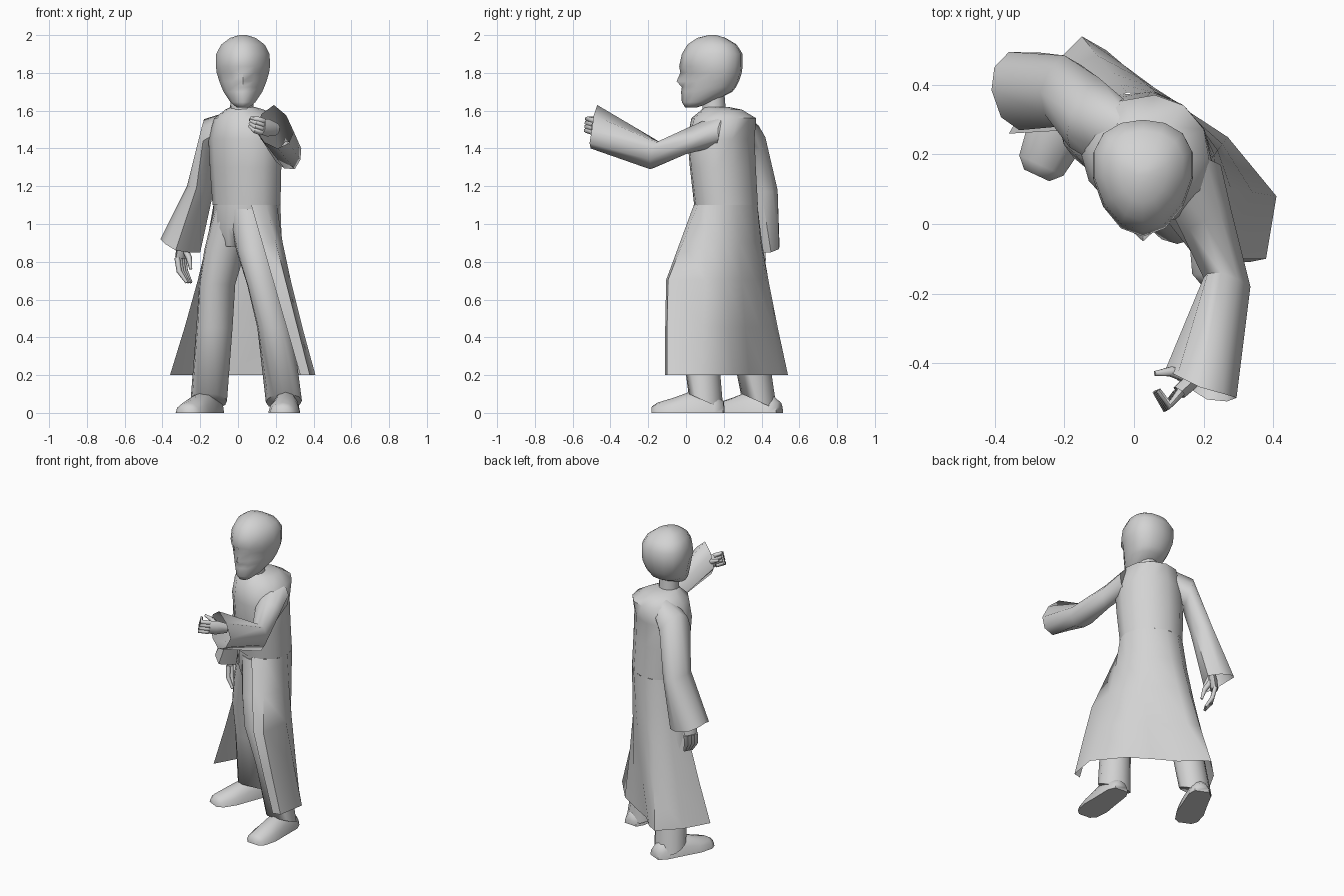
import bpy
import bmesh
from math import sin, cos, radians, pi
from mathutils import Vector

cube = bpy.data.objects.get("Cube")
if cube:
    bpy.data.objects.remove(cube, do_unlink=True)

grey = bpy.data.materials.new("plain grey")
grey.use_nodes = True
grey.diffuse_color = (0.65, 0.65, 0.65, 1)
grey.node_tree.nodes["Principled BSDF"].inputs["Base Color"].default_value = grey.diffuse_color

BODY_TURN = -35  # the torso is twisted towards the model's right


def loft(name, rings, closed=True, cap_start=True, cap_end=True, angle=62):
    """Skin a list of point rings into one smooth-shaded object."""
    bm = bmesh.new()
    rows = [[bm.verts.new(point) for point in ring] for ring in rings]
    count = len(rows[0])
    for low, high in zip(rows, rows[1:]):
        for i in range(count if closed else count - 1):
            j = (i + 1) % count
            bm.faces.new((low[i], low[j], high[j], high[i]))
    if closed and cap_start:
        bm.faces.new(rows[0])
    if closed and cap_end:
        bm.faces.new(rows[-1])
    bmesh.ops.recalc_face_normals(bm, faces=bm.faces)
    mesh = bpy.data.meshes.new(name)
    bm.to_mesh(mesh)
    bm.free()
    mesh.materials.append(grey)
    obj = bpy.data.objects.new(name, mesh)
    bpy.context.collection.objects.link(obj)
    bpy.ops.object.select_all(action="DESELECT")
    obj.select_set(True)
    bpy.context.view_layer.objects.active = obj
    bpy.ops.object.shade_smooth_by_angle(angle=radians(angle))
    return obj


def on_oval(x, y, z, across, deep, turn, angle):
    """Point on a level ellipse, turned about z."""
    u, v, t = across * cos(angle), deep * sin(angle), radians(turn)
    return Vector((x + u * cos(t) - v * sin(t), y + u * sin(t) + v * cos(t), z))


def oval(x, y, z, across, deep, turn=BODY_TURN, count=12):
    return [on_oval(x, y, z, across, deep, turn, 2 * pi * i / count) for i in range(count)]


def rounded(corners, bulge=0.64):
    """Turn four corner points into an eight-point ring."""
    points = [Vector(c) for c in corners]
    middle = sum(points, Vector()) / len(points)
    ring = []
    for i, point in enumerate(points):
        following = points[(i + 1) % len(points)]
        ring += [point, middle + bulge * (point - middle + following - middle)]
    return ring


def strand(name, path, widths, thickness, side, count=6):
    """Flattened tube along a path, its wide axis following side."""
    path = [Vector(p) for p in path]
    rings = []
    for i, point in enumerate(path):
        along = (path[min(i + 1, len(path) - 1)] - path[max(i - 1, 0)]).normalized()
        u = (side - along * side.dot(along)).normalized()
        v = along.cross(u)
        rings.append([point + u * widths[i] * cos(2 * pi * k / count)
                      + v * widths[i] * thickness * sin(2 * pi * k / count)
                      for k in range(count)])
    return loft(name, rings)


# Head: height, half width, front, back, nose push, eye socket push
head_rows = [
    (1.618, 0.035, -0.005, 0.06, 0, 0),
    (1.645, 0.068, -0.022, 0.14, 0, 0),
    (1.70, 0.105, -0.022, 0.245, 0.004, 0),
    (1.725, 0.116, -0.022, 0.265, 0, 0),
    (1.755, 0.128, -0.020, 0.28, 0.03, 0),
    (1.80, 0.142, -0.020, 0.295, 0.010, -0.014),
    (1.835, 0.147, -0.036, 0.30, 0, 0),
    (1.90, 0.145, -0.022, 0.30, 0, 0),
    (1.95, 0.118, 0.008, 0.268, 0, 0),
    (1.985, 0.07, 0.06, 0.21, 0, 0),
    (2.0, 0.02, 0.12, 0.16, 0, 0),
]
head = []
for z, half, front, back, nose, socket in head_rows:
    ring = []
    for i in range(14):
        a = 2 * pi * i / 14
        push = nose if i == 0 else socket if i in (1, 13) else 0
        depth = (back - front) / 2
        y = front + depth * (1 - cos(a) + 0.22 * sin(a) ** 2) - push
        ring.append((0.026 + half * sin(a), y, z))
    head.append(ring)
loft("head", head)
loft("neck", [oval(0.02, 0.15, 1.55, 0.065, 0.065), oval(0.02, 0.145, 1.70, 0.058, 0.058)])

# Coat body, from waist to collar
WAIST = (0.045, 0.212, 1.1, 0.188, 0.162)
loft("coat_body", [
    oval(*WAIST),
    oval(0.04, 0.195, 1.3, 0.20, 0.165),
    oval(0.037, 0.185, 1.45, 0.205, 0.168),
    oval(0.045, 0.20, 1.56, 0.172, 0.172),
    oval(0.035, 0.19, 1.605, 0.10, 0.11),
    oval(0.025, 0.16, 1.62, 0.065, 0.065),
], cap_start=False)

# Coat skirt, open at the front
hem = [(0.33, -0.11), (0.38, -0.10), (0.41, 0.08), (0.27, 0.25), (0.14, 0.335),
       (0.0, 0.415), (-0.08, 0.50), (-0.15, 0.54), (-0.27, 0.42), (-0.36, 0.26)]
skirt = []
for drop in (0, 0.22, 0.44, 0.72, 1):
    row = []
    for i, (x, y) in enumerate(hem):
        angle = radians(-51 + 249 * i / (len(hem) - 1))
        top = on_oval(*WAIST, BODY_TURN, angle)
        flare = drop ** 1.25
        forward = min(1, drop * 2.2) if i < 2 else flare
        row.append((top.x + (x - top.x) * (drop if i < 2 else flare),
                    top.y + (y - top.y) * forward,
                    WAIST[2] + (0.2 - WAIST[2]) * drop))
    skirt.append(row)
loft("coat_skirt", skirt, closed=False)

# Trousers: the hems dip to the floor at the heel
loft("hips", [
    oval(0.042, 0.21, 1.11, 0.18, 0.154),
    oval(0.025, 0.20, 0.98, 0.165, 0.135),
    oval(0.0, 0.19, 0.88, 0.09, 0.08),
])
legs = {
    "left_leg": [
        (0.065, 0.17, 1.08, 0.12, 0.13),
        (0.10, 0.10, 0.86, 0.105, 0.12),
        (0.145, 0.05, 0.68, 0.09, 0.115),
        (0.195, 0.065, 0.45, 0.09, 0.10),
        (0.243, 0.105, 0.06, 0.098, 0.09),
    ],
    "right_leg": [
        (0.0, 0.23, 1.08, 0.125, 0.13),
        (-0.07, 0.26, 0.86, 0.105, 0.12),
        (-0.11, 0.28, 0.68, 0.09, 0.11),
        (-0.125, 0.32, 0.45, 0.095, 0.10),
        (-0.155, 0.385, 0.06, 0.098, 0.095),
    ],
}
for name, sizes in legs.items():
    rings = [oval(*size) for size in sizes]
    for point in rings[-1]:
        point.z -= 0.45 * (point.y - sizes[-1][1])
    loft(name, rings)


# Shoes: flat soles with a rounded upper
def shoe(name, heel, toe):
    heel, toe = Vector((*heel, 0)), Vector((*toe, 0))
    side = (toe - heel).normalized().cross(Vector((0, 0, 1)))
    rings = []
    for t, half, height in ((0, 0.045, 0.06), (0.12, 0.068, 0.10), (0.45, 0.076, 0.115),
                            (0.7, 0.084, 0.08), (0.92, 0.07, 0.055), (1, 0.04, 0.035)):
        base = heel.lerp(toe, t)
        rings.append([base + side * half * cos(pi * k / 6)
                      + Vector((0, 0, height * sin(pi * k / 6))) for k in range(7)])
    loft(name, rings)


shoe("left_shoe", (0.265, 0.20), (0.235, -0.18))
shoe("right_shoe", (-0.115, 0.495), (-0.28, 0.14))

# Sleeves: rings from shoulder to open cuff
sleeves = {
    "left_sleeve": [
        [(0.15, 0.19, 1.59), (0.25, 0.17, 1.51), (0.21, 0.16, 1.41), (0.10, 0.05, 1.47)],
        [(0.20, 0.01, 1.51), (0.28, 0.04, 1.45), (0.225, 0.00, 1.37), (0.14, -0.03, 1.43)],
        [(0.25, -0.14, 1.435), (0.335, -0.18, 1.40), (0.30, -0.19, 1.29), (0.20, -0.155, 1.33)],
        [(0.19, -0.47, 1.63), (0.295, -0.50, 1.49), (0.21, -0.505, 1.40), (0.09, -0.42, 1.50)],
    ],
    "right_sleeve": [
        [(-0.05, 0.28, 1.595), (-0.03, 0.36, 1.50), (-0.06, 0.30, 1.38), (-0.10, 0.17, 1.49)],
        [(-0.18, 0.32, 1.555), (-0.10, 0.42, 1.46), (-0.12, 0.33, 1.36), (-0.185, 0.22, 1.44)],
        [(-0.27, 0.38, 1.20), (-0.20, 0.485, 1.18), (-0.13, 0.40, 1.17), (-0.22, 0.28, 1.19)],
        [(-0.41, 0.385, 0.92), (-0.36, 0.495, 0.89), (-0.20, 0.45, 0.85), (-0.33, 0.27, 0.86)],
    ],
}
for name, rings in sleeves.items():
    loft(name, [rounded(r) for r in rings], cap_end=False)


# Hands: palm, four curled fingers and a thumb
def hand(name, wrist, knuckle, bend, tip, thumb, side):
    wrist, knuckle, bend, tip, thumb, side = map(Vector, (wrist, knuckle, bend, tip, thumb, side))
    side.normalize()
    strand(name + "_palm", [wrist, wrist.lerp(knuckle, 0.6), knuckle], (0.03, 0.046, 0.042), 0.55, side)
    for i in range(4):
        shift = side * (i - 1.5) * 0.021
        strand(f"{name}_finger_{i + 1}", [knuckle + shift, bend + shift, tip + shift * 0.7],
               (0.015, 0.014, 0.008), 1, side)
    strand(name + "_thumb", [wrist.lerp(knuckle, 0.5), wrist.lerp(thumb, 0.7), thumb],
           (0.018, 0.016, 0.008), 1, side)


hand("left_hand", (0.21, -0.41, 1.50), (0.13, -0.485, 1.515), (0.095, -0.525, 1.525),
     (0.065, -0.48, 1.54), (0.06, -0.43, 1.555), (0.2, 0.1, 1))
hand("right_hand", (-0.28, 0.38, 0.96), (-0.305, 0.385, 0.82), (-0.295, 0.37, 0.75),
     (-0.26, 0.35, 0.69), (-0.25, 0.33, 0.76), (0.5, 0.8, 0))
